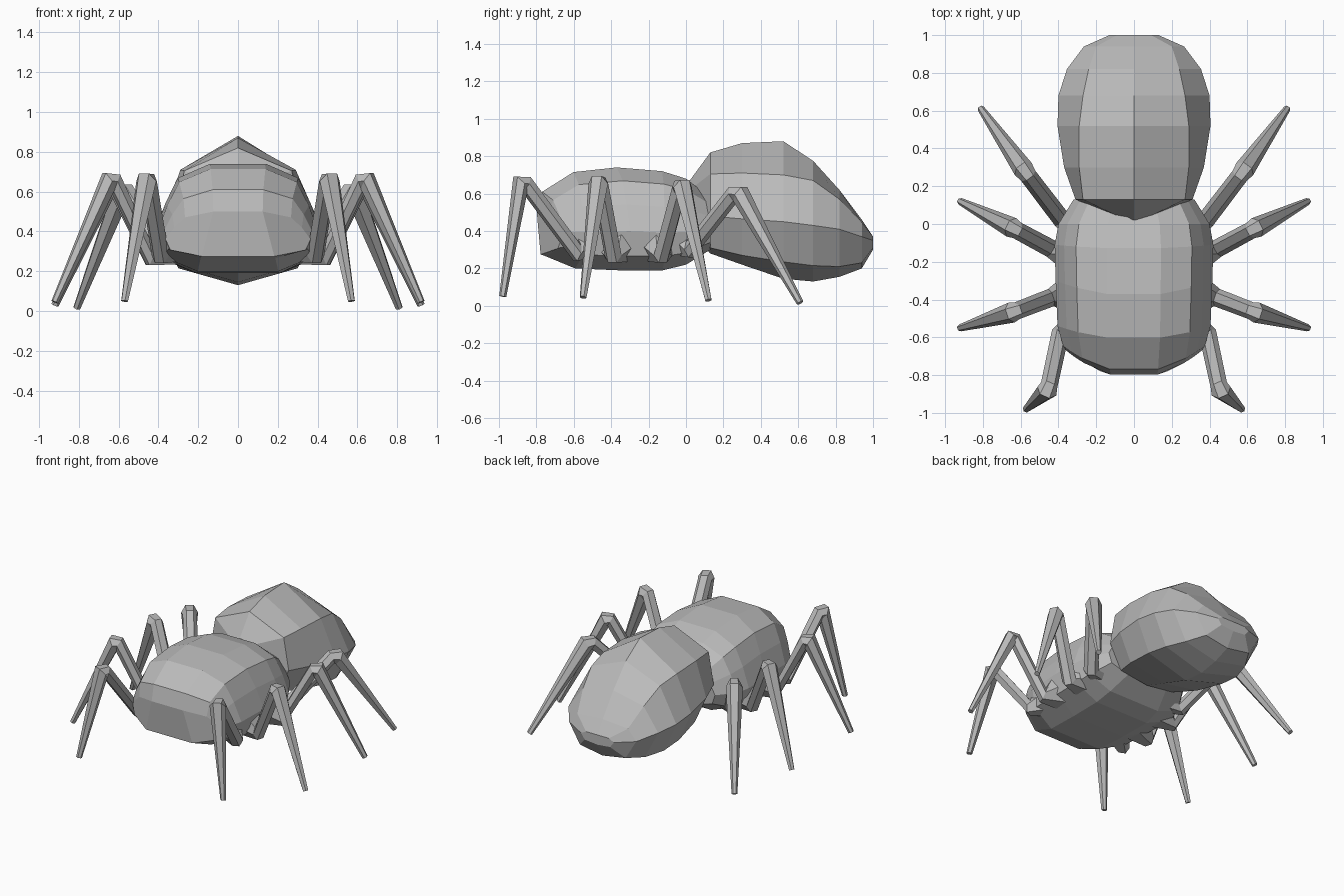
import bpy, bmesh, math
from mathutils import Vector

if "Cube" in bpy.data.objects:
    bpy.data.objects.remove(bpy.data.objects["Cube"])

grey = bpy.data.materials.new("mid grey")
grey.diffuse_color = (0.5, 0.5, 0.5, 1)
grey.use_nodes = True
grey.node_tree.nodes["Principled BSDF"].inputs["Base Color"].default_value = grey.diffuse_color


def loft(name, rings, split_front=False):
    """Skin a list of equal-length rings and cap both ends."""
    bm = bmesh.new()
    rows = [[bm.verts.new(p) for p in ring] for ring in rings]
    n = len(rows[0])
    for a, b in zip(rows, rows[1:]):
        for i in range(n):
            j = (i + 1) % n
            bm.faces.new((a[i], a[j], b[j], b[i]))
    first, h = rows[0], n // 2
    if split_front:  # flat centre plate with a swept-back plate on each side
        bm.faces.new((first[0], first[h - 1], first[h], first[n - 1]))
        bm.faces.new(first[:h])
        bm.faces.new(first[h:])
    else:
        bm.faces.new(first)
    bm.faces.new(rows[-1][::-1])
    bmesh.ops.recalc_face_normals(bm, faces=bm.faces)
    mesh = bpy.data.meshes.new(name)
    bm.to_mesh(mesh)
    bm.free()
    mesh.materials.append(grey)
    obj = bpy.data.objects.new(name, mesh)
    bpy.context.collection.objects.link(obj)
    return obj


# Front body: y, sweep back at the sides, half width, top, bottom
PROFILE = [(0.34, 1.0), (0.73, 0.87), (0.88, 0.64), (1.0, 0.38), (0.93, 0.14), (0.5, 0.0)]
STATIONS = [(-0.815, 0.15, 0.365, 0.50, 0.275), (-0.785, 0.14, 0.375, 0.61, 0.265),
            (-0.61, 0.07, 0.405, 0.715, 0.20), (-0.38, 0.08, 0.415, 0.74, 0.19),
            (-0.13, 0.02, 0.42, 0.72, 0.19), (0.0, 0.0, 0.40, 0.68, 0.22),
            (0.13, 0.0, 0.32, 0.58, 0.30)]
rings = []
for y, sweep, w, top, bottom in STATIONS:
    half = [(w * u, y + sweep * u * u, bottom + (top - bottom) * v) for u, v in PROFILE]
    rings.append(half + [(-x, yy, z) for x, yy, z in reversed(half)])
loft("front_body", rings, split_front=True)

# Abdomen with a crest: y, crest z, shoulder x z, side x z, low x z, belly z
ABDOMEN = [(0.02, 0.67, 0.04, 0.62, 0.06, 0.52, 0.04, 0.43, 0.40),
           (0.13, 0.82, 0.27, 0.705, 0.31, 0.48, 0.22, 0.31, 0.28),
           (0.30, 0.87, 0.29, 0.71, 0.37, 0.465, 0.28, 0.27, 0.22),
           (0.52, 0.88, 0.29, 0.70, 0.405, 0.45, 0.31, 0.235, 0.145),
           (0.68, 0.775, 0.27, 0.67, 0.40, 0.43, 0.30, 0.215, 0.13),
           (0.82, 0.62, 0.24, 0.57, 0.355, 0.41, 0.25, 0.21, 0.155),
           (0.94, 0.46, 0.20, 0.445, 0.265, 0.37, 0.18, 0.23, 0.20),
           (1.0, 0.37, 0.09, 0.37, 0.13, 0.35, 0.10, 0.31, 0.30)]
rings = []
for y, crest, sx, sz, mx, mz, lx, lz, belly in ABDOMEN:
    half = [(sx, y, sz), (mx, y, mz), (lx, y, lz)]
    rings.append([(0, y, crest)] + half + [(0, y, belly)]
                 + [(-x, yy, z) for x, yy, z in reversed(half)])
loft("abdomen", rings)


def leg(name, hip, knee, foot, side):
    """Six-sided tapered leg with a flared socket and a blunt knee."""
    hip, knee, foot = Vector(hip), Vector(knee), Vector(foot)
    socket = Vector((hip.x - 0.10, hip.y * 0.95 - 0.01, hip.z + 0.05))
    path = [socket, hip, knee.lerp(hip, 0.08), knee.lerp(foot, 0.05), foot]
    radii = [0.11, 0.048, 0.046, 0.055, 0.019]
    flat = foot - hip
    across = Vector((-flat.y, flat.x, 0)).normalized()
    rings = []
    for i, (p, r) in enumerate(zip(path, radii)):
        before = (p - path[i - 1]).normalized() if i else Vector()
        after = (path[i + 1] - p).normalized() if i < len(path) - 1 else Vector()
        up = across.cross((before + after).normalized()).normalized()
        ring = []
        for k in range(6):
            a = math.tau * k / 6
            q = p + across * (r * math.cos(a)) + up * (r * math.sin(a))
            ring.append((q.x * side, q.y, q.z))
        rings.append(ring)
    loft(name, rings)


# Four pairs of legs: hip, knee, foot
LEGS = {"front_leg": ((0.39, -0.58, 0.28), (0.455, -0.88, 0.685), (0.57, -0.98, 0.05)),
        "second_leg": ((0.44, -0.39, 0.27), (0.635, -0.465, 0.685), (0.92, -0.55, 0.045)),
        "third_leg": ((0.44, -0.13, 0.27), (0.635, -0.025, 0.665), (0.92, 0.12, 0.03)),
        "back_leg": ((0.38, 0.02, 0.30), (0.575, 0.275, 0.625), (0.81, 0.61, 0.016))}
for name, (hip, knee, foot) in LEGS.items():
    for label, side in (("right", 1), ("left", -1)):
        leg(f"{name}_{label}", hip, knee, foot, side)
